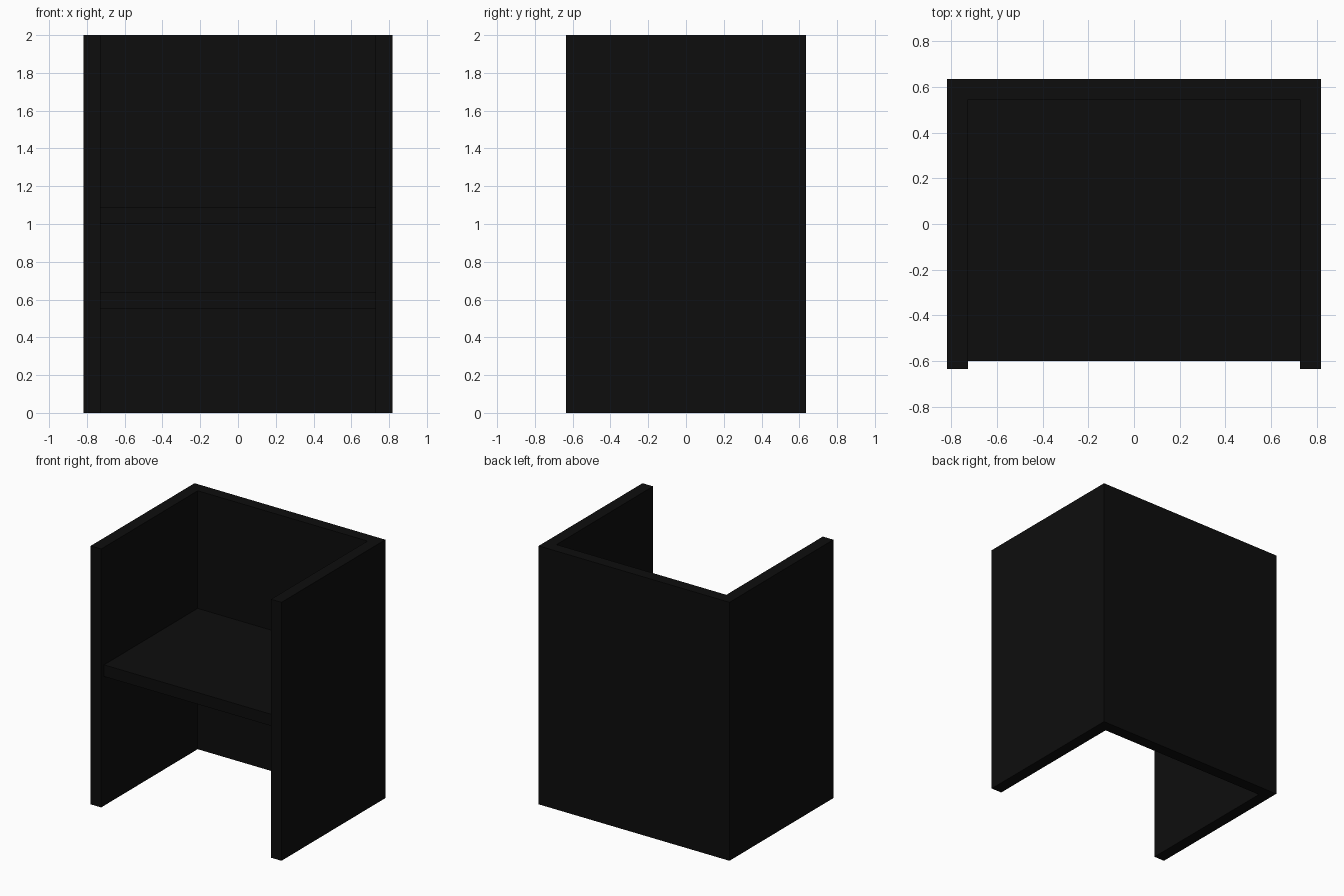
import bpy

cube = bpy.data.objects.get("Cube")
if cube:
    bpy.data.objects.remove(cube, do_unlink=True)

# Single black finish
black = bpy.data.materials.new("black_laminate")
black.use_nodes = True
colour = (0.004, 0.004, 0.004, 1)
black.diffuse_color = colour
black.node_tree.nodes["Principled BSDF"].inputs["Base Color"].default_value = colour

W, D, H, T = 0.817, 0.635, 2.0, 0.09   # half width, half depth, height, board
INNER = W - T
BACK = D - T


def board(name, low, high):
    """Flat-faced board between two opposite corners."""
    centre = [(a + b) / 2 for a, b in zip(low, high)]
    bpy.ops.mesh.primitive_cube_add(size=1, location=centre)
    obj = bpy.context.object
    obj.name = name
    obj.scale = [b - a for a, b in zip(low, high)]
    bpy.ops.object.transform_apply(location=False, rotation=False, scale=True)
    obj.data.materials.append(black)
    return obj


# Tall privacy walls
board("left_side_panel", (INNER, -D, 0), (W, D, H))
board("right_side_panel", (-W, -D, 0), (-INNER, D, H))
board("back_panel", (-INNER, BACK, 0), (INNER, D, H))

# Desk surface, slightly set back from the front
board("desk_top", (-INNER, -0.6, 1.0), (INNER, BACK, 1.09))

# Shallow shelf under the desk, against the back
board("lower_shelf", (-INNER, BACK - 0.3, 0.55), (INNER, BACK, 0.64))
